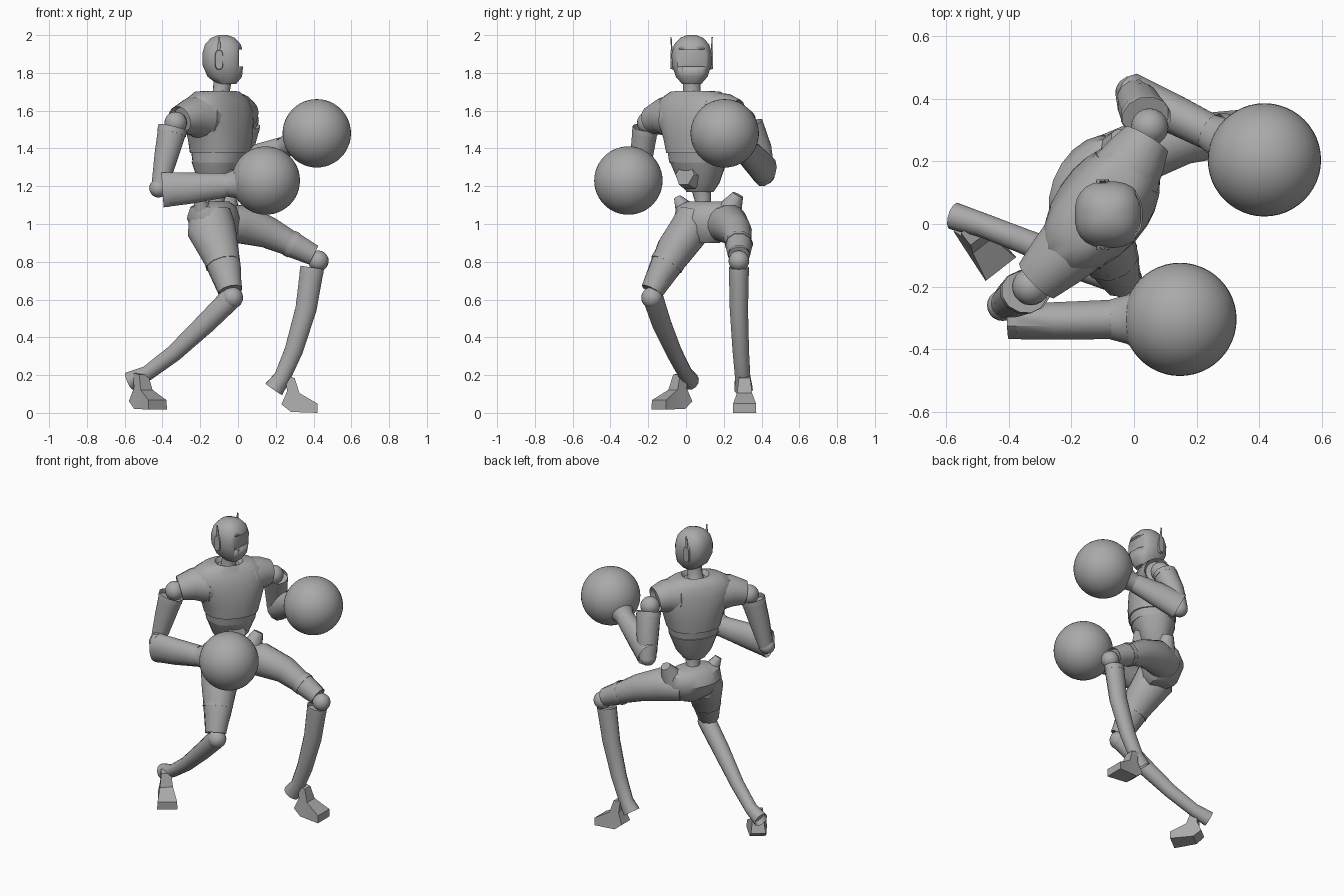
import bpy, bmesh, math
from mathutils import Vector, Matrix

if "Cube" in bpy.data.objects:
    bpy.data.objects.remove(bpy.data.objects["Cube"])

grey = bpy.data.materials.new("plain_grey")
grey.use_nodes = True
grey.diffuse_color = (0.4, 0.4, 0.4, 1)
grey.node_tree.nodes["Principled BSDF"].inputs["Base Color"].default_value = (0.4, 0.4, 0.4, 1)


def finish(name, bm, angle=40):
    bmesh.ops.recalc_face_normals(bm, faces=bm.faces)
    mesh = bpy.data.meshes.new(name)
    bm.to_mesh(mesh)
    bm.free()
    obj = bpy.data.objects.new(name, mesh)
    bpy.context.collection.objects.link(obj)
    mesh.materials.append(grey)
    bpy.ops.object.select_all(action='DESELECT')
    obj.select_set(True)
    bpy.context.view_layer.objects.active = obj
    bpy.ops.object.shade_smooth_by_angle(angle=math.radians(angle))
    return obj


def loft(name, sections, ref, sides=16, power=2.0, flat=False, hollow=False):
    """Skin rings (x, y, z, half width along ref, half depth) along a path."""
    bm = bmesh.new()
    pts = [Vector(s[:3]) for s in sections]
    rings = []
    for i, s in enumerate(sections):
        t = (pts[min(i + 1, len(pts) - 1)] - pts[max(i - 1, 0)]).normalized()
        if flat:
            t = Vector((0, 0, 1))
        u = Vector(ref)
        u = (u - t * u.dot(t)).normalized()
        v = t.cross(u)
        ring = []
        for k in range(sides):
            a = 2 * math.pi * (k + 0.5) / sides
            c, d = math.cos(a), math.sin(a)
            c = math.copysign(abs(c) ** (2 / power), c)
            d = math.copysign(abs(d) ** (2 / power), d)
            ring.append(bm.verts.new(pts[i] + u * c * s[3] + v * d * s[4]))
        rings.append(ring)
    for lo, hi in zip(rings, rings[1:]):
        for k in range(sides):
            n = (k + 1) % sides
            bm.faces.new((lo[k], lo[n], hi[n], hi[k]))
    caps = [bm.faces.new(rings[0][::-1]), bm.faces.new(rings[-1])]
    if hollow:
        for cap in caps:
            bmesh.ops.inset_region(bm, faces=[cap], thickness=0.012)
            bmesh.ops.translate(bm, verts=cap.verts, vec=-cap.normal * 0.03)
    return finish(name, bm)


def ball(name, centre, radius, segs=20):
    bm = bmesh.new()
    bmesh.ops.create_uvsphere(bm, u_segments=segs, v_segments=segs // 2, radius=radius,
                              matrix=Matrix.Translation(centre))
    return finish(name, bm)


def box(name, centre, size):
    bm = bmesh.new()
    bmesh.ops.create_cube(bm, size=1, matrix=Matrix.Translation(centre) @ Matrix.Diagonal((*size, 1)))
    return finish(name, bm)


UP = (0, 0, 1)
CHEST = (0.61, 0.79, 0)     # chest side axis
FRONT = Vector((0.79, -0.61, 0))
HIPS = (0.45, 0.89, 0)      # pelvis side axis

# Head with a recessed visor
head = loft("head", [(-.06, .03, 1.74, .05, .05), (-.07, .03, 1.78, .085, .092), (-.08, .03, 1.84, .105, .108),
                     (-.08, .03, 1.90, .107, .11), (-.08, .03, 1.95, .094, .096),
                     (-.08, .03, 1.985, .062, .064), (-.08, .03, 2.0, .025, .025)],
            (0, 1, 0), sides=24, power=2.5, flat=True)
cutter = box("visor_cutter", (.045, .03, 1.88), (.08, .18, .09))
cutter.hide_render = True
cutter.hide_viewport = True
cut = head.modifiers.new("visor", 'BOOLEAN')
cut.operation, cut.object, cut.solver = 'DIFFERENCE', cutter, 'EXACT'

# Ear pieces with short aerials
for name, side in (("left", 1), ("right", -1)):
    y = .03 + side * .105
    loft(name + "_ear", [(-.1, y - side * .02, 1.87, .055, .026), (-.1, y + side * .008, 1.87, .05, .02)],
         UP, power=3)
    loft(name + "_aerial", [(-.1, y, 1.91, .012, .005), (-.1, y + side * .004, 1.99, .004, .003)],
         (1, 0, 0), sides=8)

loft("neck", [(-.1, .04, 1.64, .075, .07), (-.09, .03, 1.69, .045, .045), (-.08, .03, 1.77, .048, .048)],
     CHEST, flat=True)

# Chest, waist band and abdomen
loft("chest", [(-.095, .06, 1.375, .165, .145), (-.095, .06, 1.45, .185, .15), (-.1, .055, 1.53, .215, .147),
               (-.105, .05, 1.60, .235, .135), (-.11, .05, 1.66, .215, .115), (-.11, .05, 1.70, .15, .085),
               (-.1, .045, 1.705, .085, .075), (-.1, .045, 1.68, .065, .06)],
     CHEST, sides=24, power=2.3, flat=True)
loft("waist_band", [(-.097, .06, 1.325, .15, .13), (-.095, .06, 1.38, .158, .138)],
     CHEST, sides=24, power=2.3, flat=True)
loft("abdomen", [(-.11, .075, 1.17, .07, .065), (-.105, .07, 1.22, .11, .095), (-.1, .065, 1.33, .152, .133)],
     CHEST, sides=24, power=2.3, flat=True)
plate = Vector((-.105, .07, 1.25)) + FRONT * .07
loft("belly_plate", [(*plate, .075, .075), (*(plate + FRONT * .055 + Vector((0, 0, .012))), .062, .062)],
     UP, sides=6)
loft("waist", [(-.12, .1, 1.04, .06, .06), (-.115, .09, 1.12, .042, .042), (-.11, .08, 1.2, .055, .055)], CHEST)

# Pelvis and hip points
loft("pelvis", [(-.11, .11, .90, .07, .06), (-.12, .11, .95, .15, .11), (-.13, .11, 1.03, .185, .13),
                (-.13, .11, 1.09, .175, .105), (-.125, .115, 1.12, .12, .06)],
     HIPS, sides=20, flat=True)
loft("right_hip_point", [(-.18, .01, 1.05, .07, .06), (-.21, -.045, 1.14, .02, .025)], HIPS, sides=10)
loft("left_hip_point", [(-.06, .22, 1.05, .08, .07), (-.04, .275, 1.155, .03, .035)], HIPS, sides=10)

# Shoulder caps and joint balls
loft("right_shoulder_cap", [(-.17, -.04, 1.56, .12, .12), (-.25, -.12, 1.57, .1, .1), (-.31, -.18, 1.55, .075, .08)],
     UP, hollow=True)
loft("left_shoulder_cap", [(-.04, .14, 1.58, .12, .12), (.01, .22, 1.59, .1, .1), (.04, .27, 1.58, .08, .08)],
     UP, hollow=True)
for name, spot, radius in (("right_shoulder", (-.33, -.2, 1.535), .06), ("left_shoulder", (.05, .31, 1.55), .06),
                           ("right_elbow", (-.42, -.26, 1.19), .05), ("left_elbow", (-.01, .42, 1.26), .05),
                           ("right_knee", (-.03, -.18, .61), .057), ("left_knee", (.425, .28, .805), .055)):
    ball(name + "_joint", spot, radius)

# Arms
loft("right_upper_arm", [(-.345, -.215, 1.51, .08, .07), (-.38, -.235, 1.36, .065, .062),
                         (-.415, -.255, 1.2, .045, .05)], (1, 0, 0), sides=12, hollow=True)
loft("left_upper_arm", [(.04, .34, 1.53, .08, .07), (.015, .385, 1.40, .07, .07), (-.01, .42, 1.25, .05, .055)],
     (1, 0, 0), sides=12, hollow=True)
loft("right_forearm", [(-.4, -.31, 1.18, .095, .06), (-.25, -.31, 1.19, .085, .062), (-.07, -.305, 1.205, .067, .065)],
     UP, sides=12, hollow=True)
loft("left_forearm", [(-.01, .42, 1.28, .09, .065), (.12, .355, 1.35, .08, .065), (.24, .295, 1.405, .058, .06)],
     UP, sides=12, hollow=True)

# Round boxing gloves with flared cuffs
loft("right_cuff", [(-.075, -.305, 1.205, .06, .065), (-.02, -.305, 1.21, .075, .08), (.06, -.305, 1.22, .14, .14)], UP)
loft("left_cuff", [(.23, .3, 1.4, .05, .055), (.27, .28, 1.42, .06, .065), (.34, .245, 1.45, .13, .13)], UP)
ball("right_glove", (.147, -.305, 1.23), .181, 48)
ball("left_glove", (.417, .205, 1.48), .181, 48)

# Thighs and knee guards
loft("right_thigh", [(-.15, .04, 1.07, .11, .08), (-.14, .02, .97, .13, .11), (-.1, -.06, .86, .105, .1),
                     (-.06, -.13, .74, .08, .075), (-.04, -.18, .65, .06, .055)], (1, 0, 0))
loft("left_thigh", [(-.1, .18, 1.0, .09, .1), (.02, .23, 1.0, .105, .1), (.16, .27, .955, .085, .08),
                    (.3, .28, .885, .065, .065), (.39, .28, .835, .05, .055)], UP)
loft("right_knee_guard", [(-.085, -.09, .81, .095, .09), (-.04, -.18, .645, .066, .061)],
     (1, 0, 0), sides=10, hollow=True)
loft("left_knee_guard", [(.27, .28, .9, .075, .074), (.4, .28, .835, .058, .06)], UP, sides=10, hollow=True)

# Shins flaring out behind the heels
loft("right_shin", [(-.035, -.175, .61, .06, .055), (-.17, -.13, .475, .055, .052), (-.34, -.06, .315, .045, .042),
                    (-.48, -.005, .21, .04, .04), (-.575, .025, .168, .05, .045)], UP, sides=12, hollow=True)
loft("left_shin", [(.393, .28, .77, .065, .055), (.36, .28, .55, .058, .05), (.295, .29, .33, .05, .045),
                   (.235, .3, .19, .045, .042), (.19, .305, .125, .055, .05)], (1, 0, 0), sides=12, hollow=True)


def foot(name, origin, heading, lift):
    """Side profile (forward, height, half width) spread sideways."""
    profile = [(0, .2, .03), (.05, .19, .03), (.075, .11, .04), (.17, .055, .06),
               (.17, .005, .062), (.03, .01, .05), (-.02, .05, .045), (.01, .12, .035)]
    ahead = Vector((math.cos(heading), math.sin(heading), 0))
    across = Vector((-ahead.y, ahead.x, 0))
    bm = bmesh.new()
    loops = [[bm.verts.new(Vector(origin) + ahead * f + across * s * w + Vector((0, 0, h + lift)))
              for f, h, w in profile] for s in (-1, 1)]
    bm.faces.new(loops[0])
    bm.faces.new(loops[1][::-1])
    for k in range(len(profile)):
        n = (k + 1) % len(profile)
        bm.faces.new((loops[0][k], loops[0][n], loops[1][n], loops[1][k]))
    bmesh.ops.triangulate(bm, faces=[f for f in bm.faces if len(f.verts) > 4])
    finish(name, bm, 30)


foot("left_foot", (.25, .31, 0), 0, -.005)
foot("right_foot", (-.53, -.01, 0), math.radians(-52), .012)
